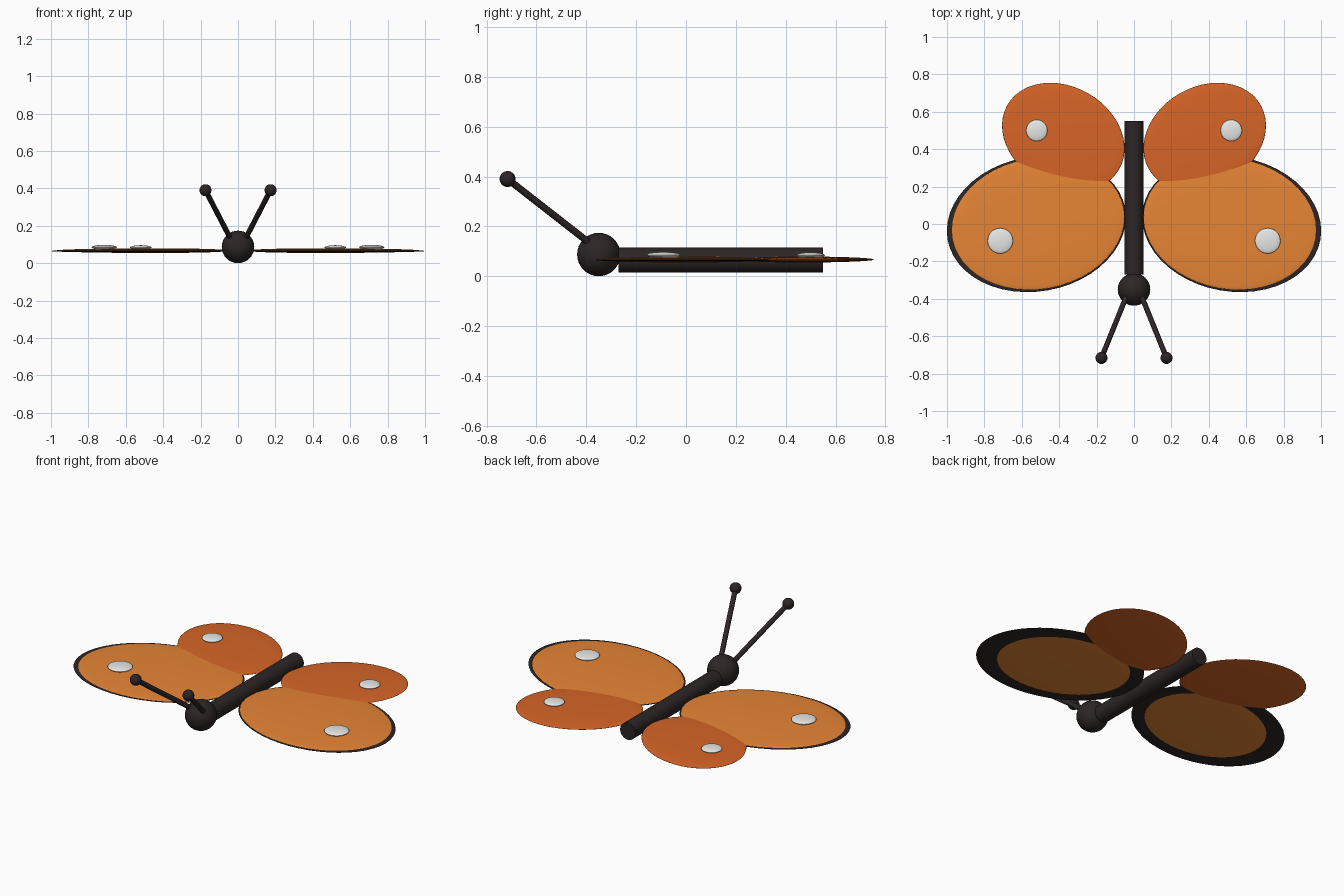
import bpy
from math import radians
from mathutils import Vector

if "Cube" in bpy.data.objects:
    bpy.data.objects.remove(bpy.data.objects["Cube"], do_unlink=True)


def material(name, r, g, b):
    m = bpy.data.materials.new(name)
    m.use_nodes = True
    m.diffuse_color = (r, g, b, 1)
    bsdf = m.node_tree.nodes["Principled BSDF"]
    bsdf.inputs["Base Color"].default_value = (r, g, b, 1)
    bsdf.inputs["Roughness"].default_value = 0.7
    return m


dark = material("dark brown", 0.026, 0.0185, 0.0185)
orange = material("light orange", 0.8, 0.235, 0.035)
rust = material("deep orange", 0.68, 0.13, 0.02)
white = material("white", 0.85, 0.85, 0.84)


def finish(name, mat):
    ob = bpy.context.object
    ob.name = ob.data.name = name
    ob.data.materials.append(mat)
    bpy.ops.object.shade_smooth_by_angle(angle=radians(40))
    return ob


def ellipsoid(name, mat, centre, radii, turn=0, segments=48):
    bpy.ops.mesh.primitive_uv_sphere_add(
        segments=segments, ring_count=segments // 2, radius=1,
        location=centre, rotation=(0, 0, radians(turn)))
    bpy.context.object.scale = radii
    return finish(name, mat)


def rod(name, mat, start, end, radius):
    a, b = Vector(start), Vector(end)
    bpy.ops.mesh.primitive_cylinder_add(
        vertices=32, radius=radius, depth=(b - a).length, location=(a + b) / 2)
    bpy.context.object.rotation_euler = (b - a).to_track_quat("Z", "Y").to_euler()
    return finish(name, mat)


# Body and head
rod("body", dark, (0, -0.27, 0.065), (0, 0.55, 0.065), 0.05)
ellipsoid("head", dark, (0, -0.35, 0.087), (0.087, 0.087, 0.087), segments=32)

for side, s in (("left", 1), ("right", -1)):
    # Front wing: thin dark border with a thicker, slightly raised panel
    ellipsoid(side + "_front_wing_border", dark,
              (s * 0.522, 0, 0.065), (0.482, 0.36, 0.008), s * -10)
    ellipsoid(side + "_front_wing", orange,
              (s * 0.513, 0.002, 0.067), (0.465, 0.35, 0.012), s * -10)
    # Hind wing
    ellipsoid(side + "_hind_wing", rust,
              (s * 0.378, 0.465, 0.067), (0.345, 0.269, 0.012), s * 30)
    # Raised wing spots
    ellipsoid(side + "_front_spot", white,
              (s * 0.715, -0.09, 0.085), (0.068, 0.068, 0.013), segments=32)
    ellipsoid(side + "_hind_spot", white,
              (s * 0.52, 0.5, 0.084), (0.057, 0.057, 0.012), segments=32)
    # Antenna with round tip
    tip = (s * 0.174, -0.716, 0.39)
    rod(side + "_antenna", dark, (s * 0.03, -0.36, 0.112), tip, 0.014)
    ellipsoid(side + "_antenna_tip", dark, tip, (0.032, 0.032, 0.032), segments=32)
